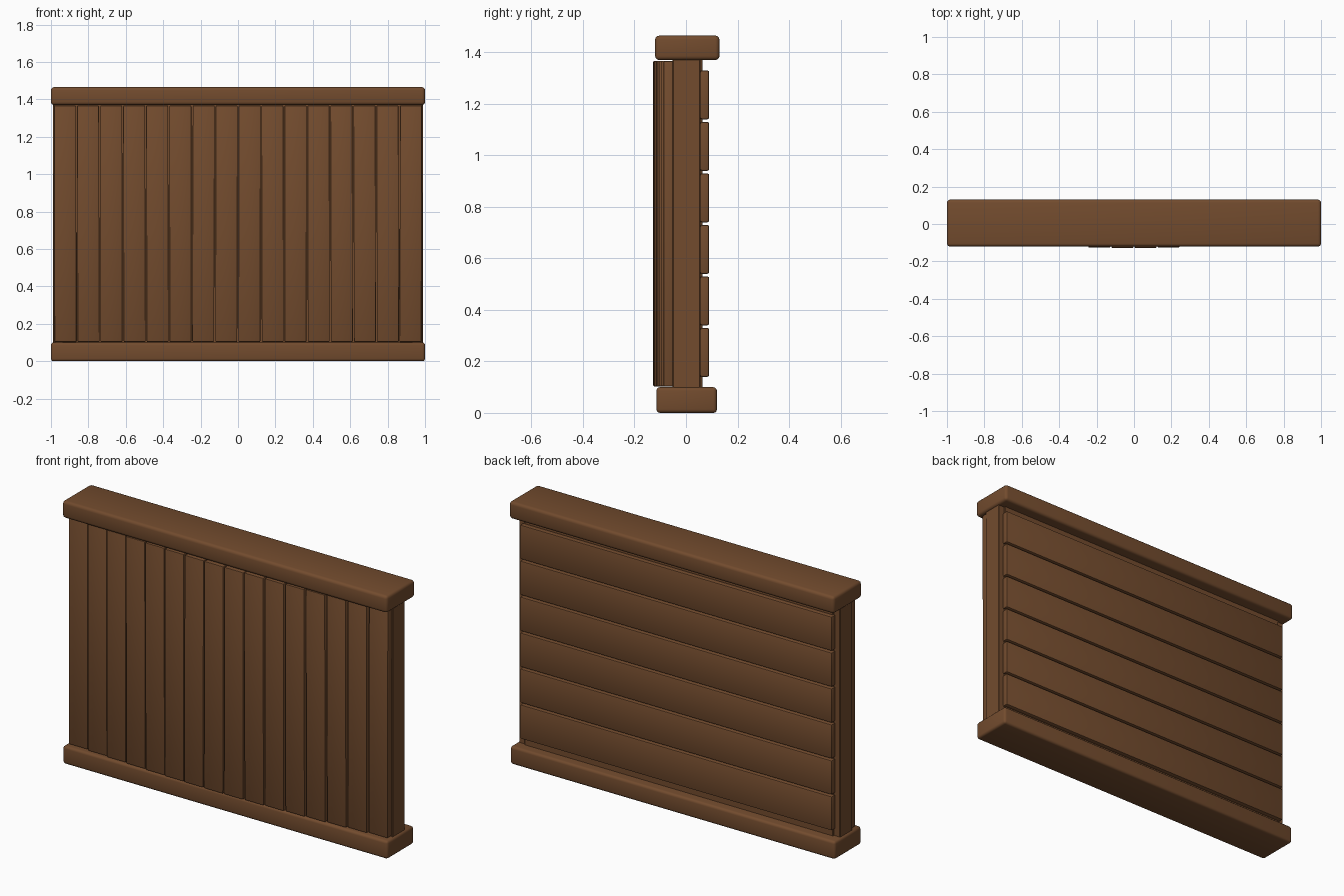
import bpy
import random
from mathutils import Vector

random.seed(4)

default = bpy.data.objects.get("Cube")
if default:
    bpy.data.objects.remove(default, do_unlink=True)

# Single wood colour
wood = bpy.data.materials.new("brown wood")
wood.use_nodes = True
colour = (0.17, 0.071, 0.027, 1)
wood.diffuse_color = colour
wood.node_tree.nodes["Principled BSDF"].inputs["Base Color"].default_value = colour


def board(name, low, high, bevel, segments=2, lean=0.0):
    """Rounded box between two corners, optionally leaning sideways."""
    low, high = Vector(low), Vector(high)
    bpy.ops.mesh.primitive_cube_add(size=1, location=(low + high) / 2)
    obj = bpy.context.object
    obj.name = name
    obj.scale = high - low
    bpy.ops.object.transform_apply(location=False, rotation=False, scale=True)
    obj.rotation_euler.y = lean
    obj.data.materials.append(wood)
    mod = obj.modifiers.new("rounded edges", "BEVEL")
    mod.width = bevel
    mod.segments = segments
    bpy.ops.object.modifier_apply(modifier=mod.name)
    bpy.ops.object.shade_smooth_by_angle(angle=0.6)
    return obj


# Rails
board("bottom_rail", (-1, -0.115, 0), (1, 0.12, 0.1), 0.014, 3)
board("top_rail", (-1, -0.12, 1.37), (1, 0.13, 1.465), 0.016, 3)

# Core and recessed back panel
board("core", (-0.988, -0.052, 0.09), (0.988, 0.056, 1.38), 0.003, 1)
board("back_panel", (-0.95, 0.04, 0.09), (0.95, 0.065, 1.38), 0.003, 1)

# Upright front planks, bowing outward toward the middle
COUNT = 16
PITCH = 1.97 / COUNT
for i in range(COUNT):
    x = (i - (COUNT - 1) / 2) * PITCH
    front = -0.128 + 0.041 * abs(x / 0.92) ** 1.7
    half = PITCH / 2 - 0.003
    board(f"front_plank_{i + 1}", (x - half, front, 0.103), (x + half, -0.045, 1.367),
          0.005, 2, random.uniform(-0.003, 0.003))

# Horizontal back slats
for i in range(6):
    z = 0.14 + 0.2 * i
    board(f"back_slat_{i + 1}", (-0.96, 0.055, z), (0.96, 0.09, z + 0.19), 0.007)
